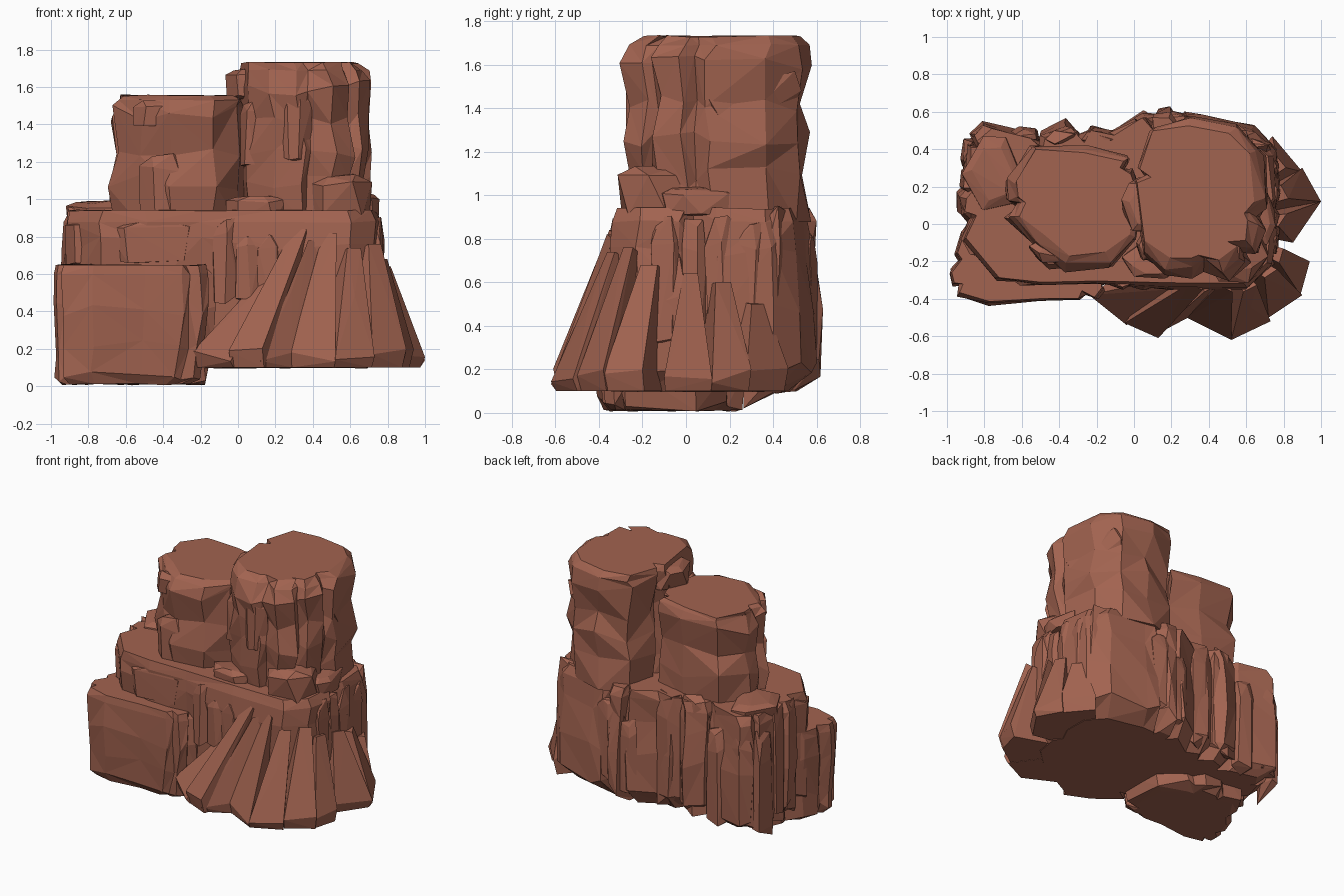
import bpy, bmesh, math, random
from mathutils import Vector

if "Cube" in bpy.data.objects:
    bpy.data.objects.remove(bpy.data.objects["Cube"])

rng = random.Random(5)
clay = bpy.data.materials.new("red brown rock")
clay.use_nodes = True
colour = (0.36, 0.125, 0.08, 1)
clay.diffuse_color = colour
shader = clay.node_tree.nodes["Principled BSDF"]
shader.inputs["Base Color"].default_value = colour
shader.inputs["Roughness"].default_value = 0.9


def finish(name, bm):
    bmesh.ops.recalc_face_normals(bm, faces=bm.faces)
    mesh = bpy.data.meshes.new(name)
    bm.to_mesh(mesh)
    bm.free()
    mesh.materials.append(clay)
    bpy.context.collection.objects.link(bpy.data.objects.new(name, mesh))


def hull(name, points):
    """A convex stone around a few points."""
    bm = bmesh.new()
    for p in points:
        bm.verts.new(p)
    result = bmesh.ops.convex_hull(bm, input=bm.verts)
    spare = [v for v in result["geom_interior"] if isinstance(v, bmesh.types.BMVert)]
    bmesh.ops.delete(bm, geom=spare, context="VERTS")
    finish(name, bm)


def cracked(outline, depth, chance):
    """Add a corner and a notch to some of the outline edges."""
    pts = []
    for i, p in enumerate(outline):
        a, b = Vector(p), Vector(outline[(i + 1) % len(outline)])
        edge = b - a
        inward = Vector((-edge.y, edge.x)).normalized()
        pts.append(a)
        if rng.random() < chance:
            t = rng.uniform(0.4, 0.7)
            pts += [a + edge * t, a + edge * (t + 0.12) + inward * depth]
    return pts


def rock(name, outline, levels, depth=0.05, chance=0.5, rough=0.015):
    """Loft a counter-clockwise plan through levels of (z, scale, dx, dy)."""
    pts = cracked(outline, depth, chance)
    xs, ys = [p.x for p in pts], [p.y for p in pts]
    mid = Vector(((min(xs) + max(xs)) / 2, (min(ys) + max(ys)) / 2))
    bm = bmesh.new()
    rings = []
    last = len(levels) - 1
    for k, (z, s, dx, dy) in enumerate(levels):
        ring = []
        for p in pts:
            q = mid + (p - mid) * s + Vector((dx, dy))
            lift = rng.uniform(-1, 1) * (0.05 if 0 < k < last - 1 else 0.005)
            ring.append(bm.verts.new((q.x + rng.uniform(-rough, rough),
                                      q.y + rng.uniform(-rough, rough), z + lift)))
        rings.append(ring)
    n = len(pts)
    for low, high in zip(rings, rings[1:]):
        for i in range(n):
            j = (i + 1) % n
            a, b, c, d = low[i], low[j], high[j], high[i]
            tris = ((a, b, c), (a, c, d)) if rng.random() < 0.5 else ((a, b, d), (b, c, d))
            for t in tris:
                bm.faces.new(t)
    bm.faces.new(rings[0][::-1])
    bm.faces.new(rings[-1])
    finish(name, bm)


def shard(name, centre, size, taper=0.75, sides=6, turn=0):
    """A broken, roughly prismatic stone."""
    cx, cy, cz = centre
    w, d, h = size
    points = []
    for z, s in ((-0.5, 0.95), (0.3, 1), (0.5, taper)):
        for i in range(sides):
            a = math.tau * (i + rng.uniform(-0.3, 0.3)) / sides
            x, y = math.cos(a) * w * s / 2, math.sin(a) * d * s / 2
            points.append((cx + x * math.cos(turn) - y * math.sin(turn),
                           cy + x * math.sin(turn) + y * math.cos(turn),
                           cz + (z + rng.uniform(-0.08, 0.08)) * h))
    hull(name, points)


def columns(name, a, b, count, low, high, width):
    """A row of upright splinters between two plan points."""
    a, b = Vector(a), Vector(b)
    turn = math.atan2(b.y - a.y, b.x - a.x)
    for i in range(count):
        p = a.lerp(b, (i + 0.5) / count)
        z0, z1 = low + rng.uniform(0, 0.08), high - rng.uniform(0, 0.15)
        shard(f"{name}_{i + 1}", (p.x, p.y, (z0 + z1) / 2),
              (width * rng.uniform(0.9, 1.3), width * rng.uniform(0.5, 0.7), z1 - z0),
              0.7, 5, turn)


# Main ledge that carries both pillars
rock("main_ledge",
     [(-0.92, -0.08), (-0.74, -0.29), (-0.5, -0.32), (-0.2, -0.31), (0.2, -0.34),
      (0.6, -0.34), (0.74, -0.22), (0.78, 0.15), (0.76, 0.38), (0.64, 0.5),
      (0.36, 0.55), (0.2, 0.59), (0.06, 0.58), (-0.12, 0.48), (-0.36, 0.53),
      (-0.56, 0.47), (-0.8, 0.53), (-0.9, 0.43), (-0.93, 0.15)],
     [(0.1, 0.9, 0, -0.04), (0.2, 1, 0, 0.02), (0.5, 1.01, 0, 0.02),
      (0.75, 1, 0, 0), (0.88, 0.99, 0, 0), (0.94, 0.96, 0, 0)], 0.06, 0.55)

# Low front boulder
rock("low_boulder",
     [(-0.99, -0.26), (-0.94, -0.38), (-0.78, -0.43), (-0.5, -0.4), (-0.2, -0.4),
      (-0.12, -0.3), (-0.13, 0.05), (-0.4, 0.28), (-0.75, 0.28), (-0.92, -0.04)],
     [(0.01, 0.8, -0.03, -0.02), (0.05, 0.94, -0.02, 0), (0.2, 0.97, 0, 0),
      (0.42, 1.01, 0, 0), (0.6, 1, 0, 0), (0.65, 0.97, 0, 0)], 0.03, 0.5, 0.01)

# Flared buttress: straight ribs, as base start, base end and top
ribs = [((-0.24, -0.38), (-0.04, -0.54), (0.18, -0.33, 0.6)),
        ((-0.05, -0.53), (0.13, -0.61), (0.34, -0.34, 0.84)),
        ((0.12, -0.59), (0.29, -0.5), (0.42, -0.34, 0.78)),
        ((0.28, -0.5), (0.52, -0.62), (0.5, -0.35, 0.82)),
        ((0.52, -0.62), (0.73, -0.52), (0.63, -0.34, 0.74)),
        ((0.72, -0.5), (0.9, -0.38), (0.74, -0.26, 0.76)),
        ((0.89, -0.38), (0.94, -0.2), (0.79, -0.16, 0.68)),
        ((0.85, -0.1), (1, 0.12), (0.8, 0.03, 0.64)),
        ((1, 0.12), (0.9, 0.3), (0.8, 0.18, 0.6)),
        ((0.9, 0.28), (0.74, 0.47), (0.78, 0.34, 0.5))]
core = Vector((0.35, 0, 0.1))
for i, (start, end, top) in enumerate(ribs):
    a, b, top = Vector((*start, 0.17)), Vector((*end, 0.17)), Vector(top)
    side = (b - a).normalized() * 0.05
    points = [core, core + Vector((0, 0, 0.45)), top - side, top + side * 0.6,
              top.lerp((a + b) / 2, 0.45) + side * rng.uniform(-1, 1)]
    for p in (a, b):
        foot = core.lerp(p, 0.96)
        foot.z = core.z
        points += [p + Vector((0, 0, rng.uniform(-0.04, 0.04))), foot]
    hull(f"buttress_rib_{i + 1}", points)

# Left pillar
rock("left_pillar",
     [(-0.53, -0.12), (-0.36, -0.24), (-0.12, -0.23), (0.01, -0.08), (0.04, 0.15),
      (-0.02, 0.36), (-0.25, 0.42), (-0.56, 0.41), (-0.68, 0.24), (-0.68, 0.03)],
     [(0.88, 0.98, 0, 0.01), (1.1, 0.99, 0, 0), (1.26, 0.92, 0.01, 0),
      (1.46, 1, 0, 0), (1.53, 0.93, 0.01, 0), (1.555, 0.87, 0.01, 0.02)], 0.05, 0.25, 0.02)

# Right pillar
rock("right_pillar",
     [(0.04, -0.16), (0.18, -0.27), (0.5, -0.29), (0.66, -0.14), (0.71, 0.1),
      (0.68, 0.36), (0.55, 0.51), (0.32, 0.55), (0.1, 0.5), (0.01, 0.2)],
     [(0.88, 0.97, 0, 0.02), (1.08, 0.97, 0, 0.01), (1.26, 1, 0.02, 0),
      (1.42, 0.95, 0.01, 0), (1.6, 1.02, 0, 0), (1.69, 0.97, -0.01, 0.02),
      (1.73, 0.88, -0.03, 0.03)], 0.05, 0.25, 0.02)

# Slanting slab on the side of the right pillar
hull("side_slab", [(0.6, 0.08, 1.34), (0.7, 0.1, 1.45), (0.6, 0.5, 1.57),
                   (0.56, 0.53, 1.48), (0.7, 0.2, 1.28), (0.45, 0.4, 1.25),
                   (0.45, 0.5, 1.55)])

# Loose stones and overhangs: name, centre, size
for name, centre, size in (
        ("front_shelf", (-0.45, -0.25, 0.78), (0.52, 0.2, 0.22)),
        ("left_shelf", (-0.79, -0.03, 0.78), (0.28, 0.34, 0.24)),
        ("left_rear_stone", (-0.75, 0.27, 0.92), (0.34, 0.42, 0.13)),
        ("right_step_stone", (0.54, -0.14, 1.02), (0.36, 0.38, 0.2)),
        ("right_side_stone", (0.66, 0.04, 0.97), (0.2, 0.35, 0.12)),
        ("centre_step_stone", (0.1, -0.2, 0.95), (0.34, 0.2, 0.14)),
        ("pillar_overhang", (0.08, 0.1, 1.62), (0.3, 0.34, 0.15)),
        ("pillar_gap_stone", (0.07, -0.12, 1.35), (0.12, 0.16, 0.35)),
        ("front_block", (0.3, -0.21, 1.4), (0.2, 0.14, 0.36)),
        ("left_pillar_foot", (-0.4, -0.17, 1.05), (0.26, 0.16, 0.34)),
        ("left_pillar_brow", (-0.38, -0.14, 1.46), (0.38, 0.16, 0.12)),
        ("boulder_chip", (-0.78, 0.12, 0.13), (0.2, 0.16, 0.12))):
    shard(name, centre, size, 0.7, 6)

# Upright splinters along the walls
columns("rear_right_splinter", (0.72, 0.4), (0.3, 0.52), 3, 0.18, 0.96, 0.18)
columns("rear_bulge", (0.28, 0.55), (0.02, 0.55), 2, 0.18, 0.85, 0.17)
columns("rear_left_splinter", (-0.1, 0.46), (-0.88, 0.47), 4, 0.1, 0.96, 0.21)
columns("left_splinter", (-0.88, 0.44), (-0.88, 0.02), 3, 0.07, 0.92, 0.18)
columns("right_splinter", (0.74, -0.16), (0.73, 0.36), 4, 0.3, 0.97, 0.14)
columns("front_splinter", (-0.12, -0.3), (0.22, -0.32), 3, 0.4, 0.95, 0.14)
columns("pillar_rear_splinter", (0.5, 0.48), (0.14, 0.45), 2, 0.9, 1.4, 0.18)
